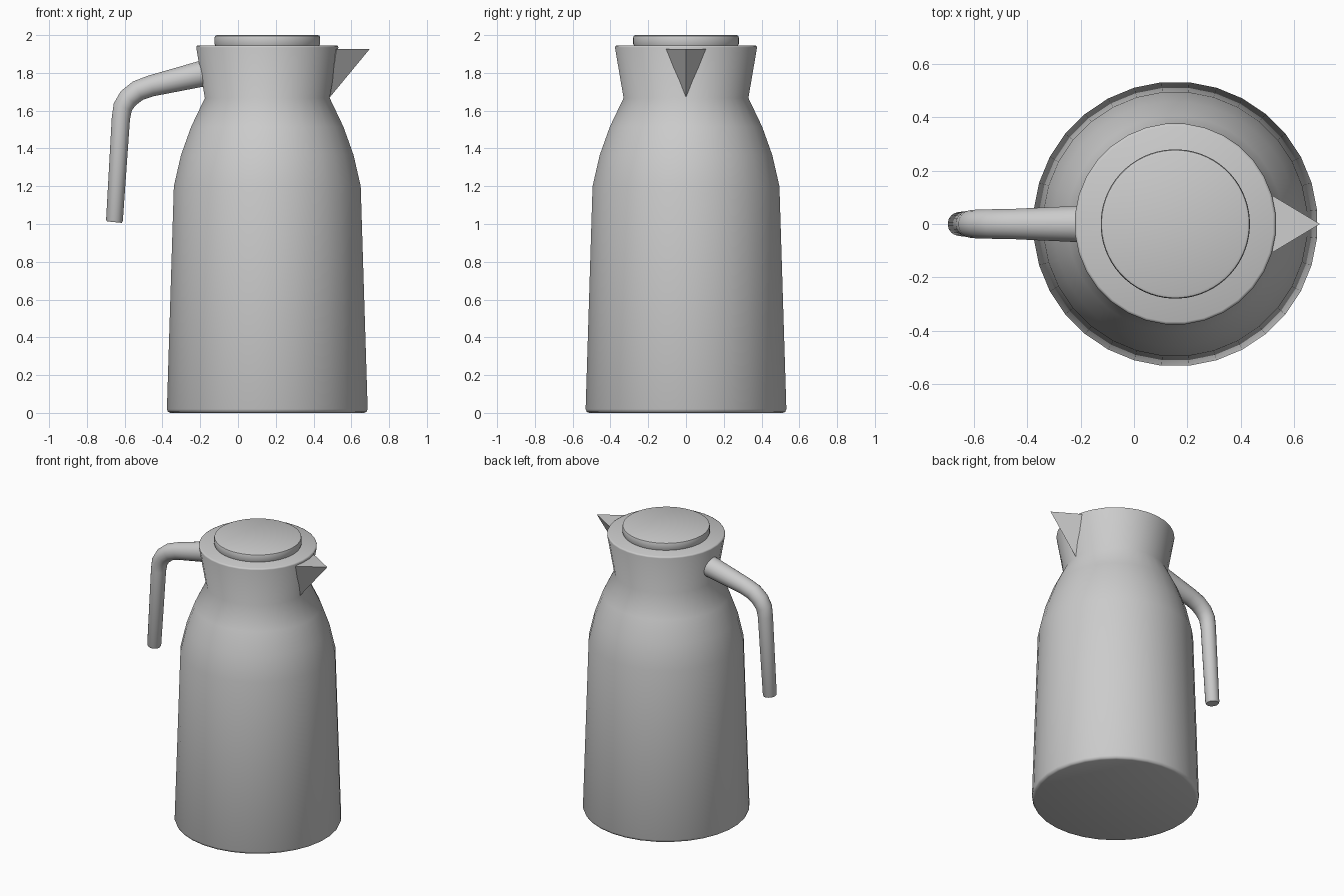
import bpy, bmesh, math
from mathutils import Vector

if "Cube" in bpy.data.objects:
    bpy.data.objects.remove(bpy.data.objects["Cube"], do_unlink=True)

AXIS_X = 0.155
SIDES = 32

grey = bpy.data.materials.new("plain_grey")
grey.use_nodes = True
grey.diffuse_color = (0.6, 0.6, 0.6, 1)
grey.node_tree.nodes["Principled BSDF"].inputs["Base Color"].default_value = (0.6, 0.6, 0.6, 1)


def finish(name, bm, angle):
    bmesh.ops.recalc_face_normals(bm, faces=bm.faces)
    mesh = bpy.data.meshes.new(name)
    bm.to_mesh(mesh)
    bm.free()
    mesh.materials.append(grey)
    obj = bpy.data.objects.new(name, mesh)
    bpy.context.collection.objects.link(obj)
    bpy.ops.object.select_all(action="DESELECT")
    obj.select_set(True)
    bpy.context.view_layer.objects.active = obj
    bpy.ops.object.shade_smooth_by_angle(angle=math.radians(angle))
    return obj


def skin(name, rings, angle):
    """Join rings of points into a closed tube with flat caps."""
    bm = bmesh.new()
    loops = [[bm.verts.new(p) for p in ring] for ring in rings]
    for a, b in zip(loops, loops[1:]):
        for i in range(len(a)):
            j = (i + 1) % len(a)
            bm.faces.new((a[i], a[j], b[j], b[i]))
    bm.faces.new(loops[0])
    bm.faces.new(loops[-1])
    return finish(name, bm, angle)


def ring(center, u, v, r, sides):
    turns = [2 * math.pi * (i + 0.5) / sides for i in range(sides)]
    return [center + r * (math.cos(t) * u + math.sin(t) * v) for t in turns]


def lathe(name, profile, sides, angle=50):
    X, Y = Vector((1, 0, 0)), Vector((0, 1, 0))
    return skin(name, [ring(Vector((AXIS_X, 0, z)), X, Y, r, sides) for r, z in profile], angle)


# Body with shoulder and flared collar
lathe("jug_body", [(0.515, 0), (0.528, 0.005), (0.534, 0.02), (0.497, 1.2),
                   (0.459, 1.365), (0.405, 1.515), (0.332, 1.667),
                   (0.378, 1.935), (0.376, 1.942), (0.368, 1.946)], SIDES)

# Lid disc
lathe("lid", [(0.274, 1.94), (0.28, 1.955), (0.28, 1.985),
              (0.277, 1.996), (0.268, 2.0)], 2 * SIDES)

# Pointed spout
bm = bmesh.new()
tip, low, left, right, inner = [bm.verts.new(p) for p in (
    (0.697, 0, 1.926), (0.483, 0, 1.667), (0.522, 0.105, 1.926),
    (0.522, -0.105, 1.926), (0.45, 0, 1.9))]
for face in ((tip, left, right), (tip, low, left), (tip, right, low),
             (inner, right, left), (inner, left, low), (inner, low, right)):
    bm.faces.new(face)
finish("spout", bm, 30)

# Handle swept along a bent path, tapering toward its free end
path = [(-0.16, 1.803, 0.071), (-0.46, 1.731, 0.057), (-0.53, 1.706, 0.056),
        (-0.58, 1.667, 0.055), (-0.61, 1.62, 0.052), (-0.62, 1.56, 0.049),
        (-0.654, 1.02, 0.045), (-0.655, 1.01, 0.04)]
points = [Vector((x, 0, z)) for x, z, r in path]
rings = []
for i, p in enumerate(points):
    before = (p - points[max(i - 1, 0)]).normalized()
    after = (points[min(i + 1, len(points) - 1)] - p).normalized()
    along = (before + after).normalized()
    side = Vector((0, 1, 0))
    rings.append(ring(p, side, along.cross(side), path[i][2], 20))
skin("handle", rings, 50)
